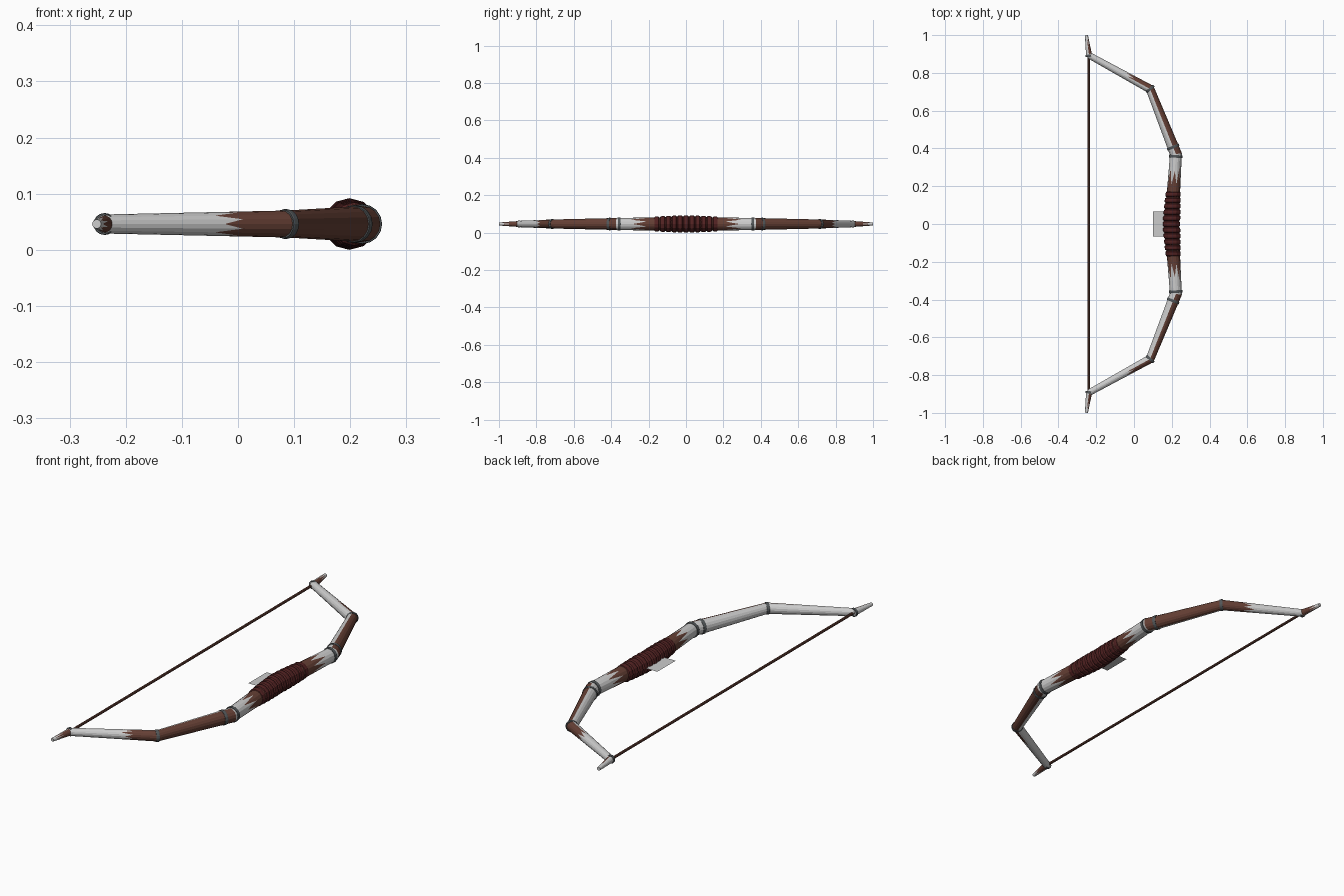
import bpy, math
from mathutils import Vector

if "Cube" in bpy.data.objects:
    bpy.data.objects.remove(bpy.data.objects["Cube"])

Z = 0.046          # height of the bow's centre plane
SIDES = 16


def material(name, rgb):
    m = bpy.data.materials.new(name)
    m.diffuse_color = (*rgb, 1)
    m.use_nodes = True
    m.node_tree.nodes["Principled BSDF"].inputs["Base Color"].default_value = m.diffuse_color
    return m


PALE = material("pale_wood", (0.8, 0.8, 0.8))
BROWN = material("brown_wood", (0.13, 0.05, 0.035))
RED = material("red_leather", (0.085, 0.016, 0.016))
IRON = material("dark_metal", (0.085, 0.095, 0.10))


def V(x, y):
    return Vector((x, y, Z))


def ring(p, d, r, n):
    """Circle of n points round p, facing d; point 0 is on the outer side."""
    d = d.normalized()
    s = Vector((d.y, -d.x, 0))
    return [p + r * (s * math.cos(2 * math.pi * i / n) + Vector((0, 0, math.sin(2 * math.pi * i / n))))
            for i in range(n)]


def loft(name, rings, mats, brown=None, caps=False, mirror=True):
    """Skin rings of points; brown(row, side) picks the second material."""
    n = len(rings[0])
    verts = [v for r in rings for v in r]
    faces, idx = [], []
    for k in range(len(rings) - 1):
        for i in range(n):
            j = (i + 1) % n
            faces.append((k * n + j, k * n + i, (k + 1) * n + i, (k + 1) * n + j)[::-1])
            idx.append(1 if brown and brown(k, i) else 0)
    if caps:
        faces += [tuple(range(n)), tuple(range(len(verts) - n, len(verts)))[::-1]]
        idx += [0, 0]
    me = bpy.data.meshes.new(name)
    me.from_pydata(verts, [], faces)
    for m in mats:
        me.materials.append(m)
    me.polygons.foreach_set("material_index", idx)
    ob = bpy.data.objects.new(name, me)
    bpy.context.collection.objects.link(ob)
    # make all normals point outward
    import bmesh
    bm = bmesh.new()
    bm.from_mesh(me)
    bmesh.ops.recalc_face_normals(bm, faces=bm.faces)
    bm.to_mesh(me)
    bm.free()
    if mirror:
        ob.modifiers.new("mirror", 'MIRROR').use_axis = (False, True, False)
    return ob


def limb(name, a, b, short=None, long=None, all_round=False, caps=False):
    """Straight tapered limb whose brown paint ends in jagged fingers."""
    r0, r1 = ring(*a, SIDES), ring(*b, SIDES)
    rows = [r0, r1]
    if short is not None:
        mid = []
        for i in range(SIDES):
            t = long - 0.04 * (i % 4 == 0) if i % 2 == 0 else short
            mid.append(r0[i].lerp(r1[i], t))
        rows.insert(1, mid)

    def outer(k, i):
        return k == 0 and (all_round or math.cos(2 * math.pi * (i + 0.5) / SIDES) > 0)
    return loft(name, rows, [PALE, BROWN], outer, caps)


def band(name, p, d, r, w):
    """Thin metal collar."""
    d = d.normalized()
    prof = [(-w, r - 0.004), (-w, r - 0.001), (-w * 0.6, r), (w * 0.6, r), (w, r - 0.001), (w, r - 0.004)]
    loft(name, [ring(p + d * u, d, q, SIDES) for u, q in prof], [IRON])


# centre line of one half of the bow
G, A, B, C, T = V(0.198, 0), V(0.222, 0.37), V(0.085, 0.715), V(-0.238, 0.893), V(-0.252, 1.0)
d1, d2, d3, d4 = A - G, B - A, C - B, T - C
mA = d1.normalized() + d2.normalized()
mB = d2.normalized() + d3.normalized()

# limbs
limb("grip_limb", (G, Vector((0, 1, 0)), 0.038), (A, mA, 0.032), 0.56, 0.80, all_round=True)
limb("inner_limb", (A, mA, 0.032), (B, mB, 0.024))
limb("outer_limb", (B, mB, 0.024), (C, d3, 0.017), 0.28, 0.42, caps=True)
limb("tip", (C - d4.normalized() * 0.008, d4, 0.0165), (T, d4, 0.008), 0.45, 0.9, caps=True)

# metal collars
band("grip_collar", A - d1.normalized() * 0.012, d1, 0.0355, 0.007)
band("limb_collar", A + d2.normalized() * 0.04, d2, 0.0335, 0.007)
band("elbow_collar", B, mB, 0.0265, 0.007)
band("tip_collar", C - d4.normalized() * 0.002, d4, 0.0195, 0.006)

# leather wrap coils round the grip
coils = []
pitch = 0.0315
for k in range(-5, 6):
    for u, dip in ((-0.5, 0.007), (-0.32, 0.001), (0, 0), (0.32, 0.001), (0.5, 0.007)):
        if u == 0.5 and k < 5:
            continue
        y = (k + u) * pitch
        r = 0.046 - 0.007 * (y / 0.17) ** 2 - dip
        coils.append(ring(V(0.198 + 0.055 * abs(y), y), Vector((0, 1, 0)), r, 12))
loft("grip_wrap", coils, [RED], caps=True, mirror=False)

# bow string
loft("string", [ring(V(-0.239, y), Vector((0, 1, 0)), 0.006, 8) for y in (-0.893, 0.893)],
     [BROWN], caps=True, mirror=False)

# flat rest plate behind the grip
me = bpy.data.meshes.new("rest_plate")
me.from_pydata([V(0.10, -0.067), V(0.19, -0.067), V(0.19, 0.067), V(0.10, 0.067)], [], [(0, 1, 2, 3)])
bpy.context.collection.objects.link(bpy.data.objects.new("rest_plate", me))
